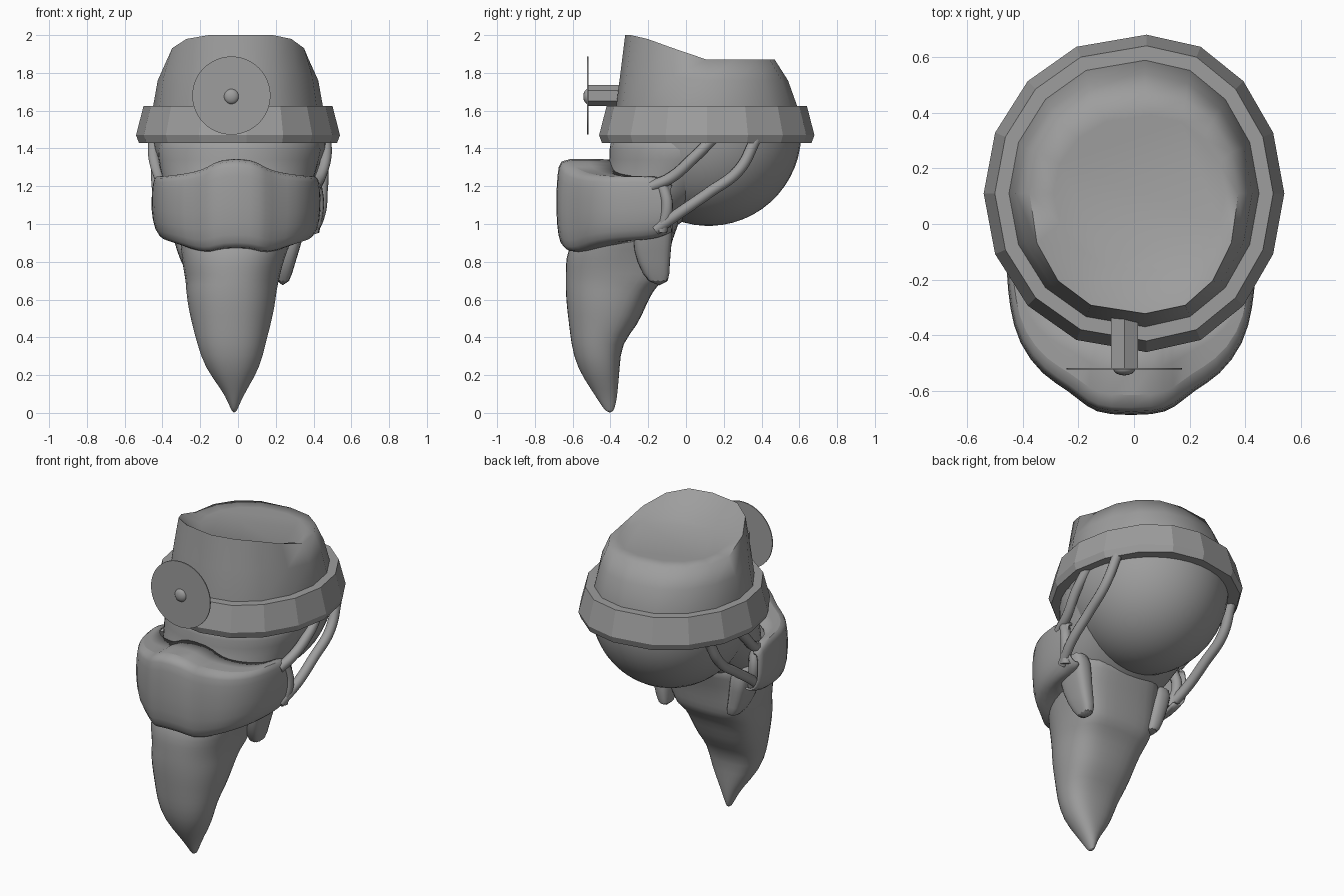
import bpy, bmesh, math
from math import cos, sin, pi
from mathutils import Vector

cube = bpy.data.objects.get("Cube")
if cube:
    bpy.data.objects.remove(cube, do_unlink=True)

GREY = (0.34, 0.34, 0.34, 1)
mat = bpy.data.materials.new("plain grey")
mat.use_nodes = True
mat.diffuse_color = GREY
mat.node_tree.nodes["Principled BSDF"].inputs["Base Color"].default_value = GREY


def finish(ob, name, angle):
    """Name, colour and shade a part; angle 0 keeps faces flat."""
    ob.name = name
    ob.data.materials.append(mat)
    bpy.ops.object.select_all(action='DESELECT')
    ob.select_set(True)
    bpy.context.view_layer.objects.active = ob
    if angle:
        bpy.ops.object.shade_smooth_by_angle(angle=math.radians(angle))


def build(name, rows, closed=True, caps=True, subdiv=0, angle=40):
    """Skin rows of points; closed rows become rings."""
    bm = bmesh.new()
    grid = [[bm.verts.new(p) for p in row] for row in rows]
    n = len(grid[0])
    for a, b in zip(grid, grid[1:]):
        for i in range(n if closed else n - 1):
            j = (i + 1) % n
            bm.faces.new((a[i], a[j], b[j], b[i]))
    if closed and caps:
        bm.faces.new(grid[0][::-1])
        bm.faces.new(grid[-1])
    bmesh.ops.recalc_face_normals(bm, faces=bm.faces[:])
    me = bpy.data.meshes.new(name)
    bm.to_mesh(me)
    bm.free()
    ob = bpy.data.objects.new(name, me)
    bpy.context.collection.objects.link(ob)
    finish(ob, name, angle)
    if subdiv:
        mod = ob.modifiers.new("smooth", "SUBSURF")
        mod.levels = mod.render_levels = subdiv
    return ob


def ring(z, cx, cy, rx, ry, n=16, power=1.0):
    """Horizontal superellipse ring."""
    def f(v):
        return math.copysign(abs(v) ** power, v)
    return [Vector((cx + rx * f(cos(2 * pi * i / n)),
                    cy + ry * f(sin(2 * pi * i / n)), z)) for i in range(n)]


def skew(row, amount):
    """Widen one half of a ring, leaving its sides in place."""
    for i, p in enumerate(row):
        angle = 2 * pi * i / len(row)
        if cos(angle) > -0.1:
            p.x += amount * sin(angle) ** 4


def tube(name, points, radius):
    """Strap swept along a smooth path."""
    cu = bpy.data.curves.new(name, 'CURVE')
    cu.dimensions = '3D'
    cu.bevel_depth = radius
    cu.bevel_resolution = 2
    cu.use_fill_caps = True
    sp = cu.splines.new('BEZIER')
    sp.bezier_points.add(len(points) - 1)
    for bp, p in zip(sp.bezier_points, points):
        bp.co = p
        bp.handle_left_type = bp.handle_right_type = 'AUTO'
    cu.materials.append(mat)
    bpy.context.collection.objects.link(bpy.data.objects.new(name, cu))


# Skull, open above where the cap covers it
rows = []
for i in range(15):
    a = -pi / 2 + 0.04 + i * 0.115
    rows.append(ring(1.48 + 0.49 * sin(a), 0.01, 0.12, 0.46 * cos(a), 0.49 * cos(a), 40))
build("skull", rows, angle=60)

# Face and jaw under the mask
face = [(1.52, 0.01, 0.0, 0.44, 0.41), (1.38, 0.01, 0.0, 0.44, 0.41),
        (1.3, 0, -0.04, 0.42, 0.37), (1.18, 0, -0.12, 0.39, 0.33),
        (1.03, 0, -0.24, 0.33, 0.25), (0.92, 0, -0.34, 0.24, 0.2)]
build("face", [ring(*r, n=24) for r in face], subdiv=1, angle=60)

# Cap with a rim that rises at the front and a dished top
rows = [ring(1.45, 0, 0.11, 0.455, 0.485), ring(1.62, 0, 0.11, 0.45, 0.48),
        ring(1.76, 0, 0.11, 0.425, 0.43), ring(1.87, 0, 0.11, 0.375, 0.36, power=0.92),
        ring(1.87, 0.02, 0.11, 0.31, 0.28)]
for row, amount, stretch in ((rows[2], 0.05, 1.06), (rows[3], 0.13, 1.2)):
    for p in row:
        if p.y < 0.11:
            p.y = 0.11 + (p.y - 0.11) * stretch
            p.z += amount * min(1, max(0, (0.1 - p.y) / 0.36))
for row in rows:
    skew(row, 0.04)
build("cap", rows, angle=80)

# Faceted band around the cap
band = [(1.43, 0.45, 0.48), (1.43, 0.525, 0.555), (1.47, 0.54, 0.57),
        (1.625, 0.5, 0.53), (1.625, 0.44, 0.47)]
rows = [ring(z, 0, 0.11, rx, ry) for z, rx, ry in band]
for row in rows:
    skew(row, 0.045)
build("cap_band", rows, caps=False, angle=0)


# Head mirror: bar, thin disc and knob
def along_y(name, sides, radius, depth, y, angle):
    bpy.ops.mesh.primitive_cylinder_add(vertices=sides, radius=radius, depth=depth,
                                        location=(-0.035, y, 1.68), rotation=(pi / 2, 0, 0))
    finish(bpy.context.object, name, angle)


along_y("mirror_bar", 6, 0.056, 0.2, -0.42, 0)
along_y("mirror_disc", 48, 0.207, 0.006, -0.52, 30)
bpy.ops.mesh.primitive_uv_sphere_add(segments=16, ring_count=10, radius=0.04,
                                     location=(-0.035, -0.52, 1.675))
bpy.context.object.scale = (1, 0.6, 1)
finish(bpy.context.object, "mirror_knob", 60)

# Mask: half outline as (x, y, bottom, top), mirrored
half = [(0.08, -0.685, 0.87, 1.345), (0.14, -0.66, 0.845, 1.3), (0.21, -0.595, 0.85, 1.275),
        (0.3, -0.545, 0.88, 1.26), (0.385, -0.43, 0.905, 1.25), (0.415, -0.3, 0.915, 1.25),
        (0.425, -0.18, 0.92, 1.25), (0.425, -0.08, 0.96, 1.2)]
outline = [(-x - 0.02, y, b, t) for x, y, b, t in reversed(half)] + half
levels = [(0.05, 0.8, 0.55), (0.0, 0.86, 0.92), (0.05, 0.94, 0.96), (0.25, 1.01, 0.995),
          (0.7, 1.02, 0.995), (0.94, 1, 0.975), (1.0, 0.98, 0.95), (0.985, 0.92, 0.55)]
rows = [[Vector((x * sx, -0.06 + (y + 0.06) * sy, b + (t - b) * f))
         for x, y, b, t in outline] for f, sx, sy in levels]
mask = build("mask", rows, closed=False, subdiv=1, angle=50)
thick = mask.modifiers.new("thickness", "SOLIDIFY")
thick.thickness = 0.012
thick.offset = 0

# Mask straps, two on each side
for side, s in (("right", -1), ("left", 1)):
    def strap(name, points, radius):
        tube(side + name, [(s * x + 0.01, y, z) for x, y, z in points], radius)

    strap("_upper_strap", [(0.4, -0.18, 1.2), (0.425, -0.08, 1.245),
                           (0.455, 0.04, 1.35), (0.455, 0.14, 1.45)], 0.03)
    strap("_lower_strap", [(0.39, -0.16, 0.97), (0.425, -0.04, 1.055),
                           (0.435, 0.12, 1.165), (0.44, 0.28, 1.285),
                           (0.425, 0.37, 1.45)], 0.03)
    strap("_strap_loop", [(0.4, -0.13, 1.22), (0.415, -0.1, 1.1),
                          (0.39, -0.13, 0.96)], 0.032)

# Beard and neck: (z, centre x, half width, front y, back y, back squareness)
beard = [(1.12, 0, 0.32, -0.45, 0.02, 0.75), (0.98, 0, 0.315, -0.56, -0.05, 0.6),
         (0.86, -0.02, 0.285, -0.635, -0.085, 0.5), (0.77, -0.03, 0.265, -0.64, -0.1, 0.45),
         (0.7, -0.03, 0.25, -0.64, -0.115, 0.5), (0.66, -0.035, 0.245, -0.64, -0.165, 0.6),
         (0.57, -0.035, 0.235, -0.635, -0.21, 0.7), (0.46, -0.035, 0.21, -0.62, -0.255, 0.75),
         (0.37, -0.035, 0.185, -0.61, -0.34, 0.75), (0.24, -0.03, 0.15, -0.58, -0.35, 0.8),
         (0.12, -0.02, 0.065, -0.5, -0.36, 0.9), (0.05, -0.02, 0.03, -0.455, -0.37, 1),
         (0.0, -0.02, 0.01, -0.42, -0.385, 1)]
rows = []
for z, cx, w, front, back, power in beard:
    shape = (z, cx, (front + back) / 2, w, (back - front) / 2, 20)
    row = ring(*shape, power)[:11] + ring(*shape, 0.85)[11:]
    for p in row:
        # taper the front so it stays rounded while the back stays broad
        depth = (p.y - front) / (back - front)
        p.x = cx + (p.x - cx) * (1 - 0.25 * max(0, 0.5 - depth))
    rows.append(row)
build("beard", rows, subdiv=1, angle=60)

# Side locks hanging behind the jaw
for side, s, low in (("right", -1, 0.74), ("left", 1, 0.67)):
    rows = [ring(1.08, s * 0.31, -0.16, 0.07, 0.1, 12, 0.6),
            ring(0.92, s * 0.285, -0.18, 0.06, 0.11, 12, 0.6),
            ring(0.8, s * 0.255, -0.175, 0.05, 0.09, 12, 0.6),
            ring(low, s * 0.235, -0.14, 0.035, 0.055, 12, 0.6)]
    build(side + "_lock", rows, subdiv=1, angle=50)
